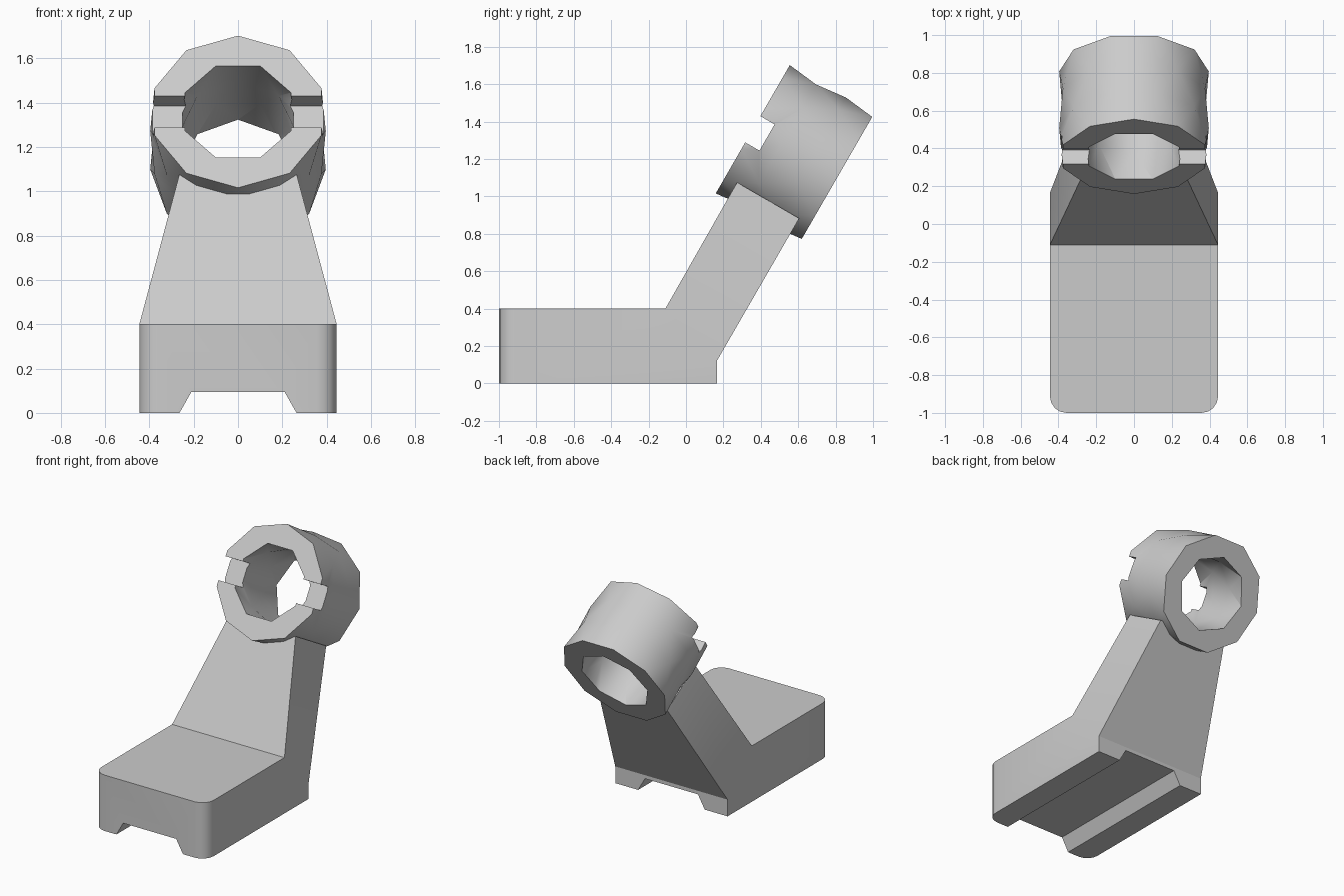
import bpy, bmesh
from math import sin, cos, pi, radians
from mathutils import Vector

default = bpy.data.objects.get("Cube")
if default:
    bpy.data.objects.remove(default, do_unlink=True)

grey = bpy.data.materials.new("light_grey")
grey.use_nodes = True
colour = (0.6, 0.6, 0.6, 1)
grey.diffuse_color = colour
grey.node_tree.nodes["Principled BSDF"].inputs["Base Color"].default_value = colour

TILT = radians(60)
CENTRE = 1.355            # distance of the ring centre along the tilted arm
FRONT, BACK = -0.37, 0.15  # ring ends along its own axis


def tilted(x, along, axis):
    """Point in the frame of the leaning arm."""
    return Vector((x, along * cos(TILT) + axis * sin(TILT),
                   along * sin(TILT) - axis * cos(TILT)))


def finish(bm, name):
    bmesh.ops.recalc_face_normals(bm, faces=bm.faces[:])
    mesh = bpy.data.meshes.new(name)
    bm.to_mesh(mesh)
    bm.free()
    obj = bpy.data.objects.new(name, mesh)
    bpy.context.collection.objects.link(obj)
    return obj


def prism(name, ends):
    """Solid between two matching outlines."""
    bm = bmesh.new()
    a, b = [[bm.verts.new(p) for p in end] for end in ends]
    bm.faces.new(a)
    bm.faces.new(b)
    for i in range(len(a)):
        j = (i + 1) % len(a)
        bm.faces.new((a[i], a[j], b[j], b[i]))
    return finish(bm, name)


def twisted_tube(name, sides, radius, stations):
    """Solid with triangulated bands; each station is (axis position, phase)."""
    bm = bmesh.new()
    rings = []
    for axis, phase in stations:
        angles = [(k + phase) * 2 * pi / sides for k in range(sides)]
        rings.append([bm.verts.new(tilted(radius * sin(t), CENTRE + radius * cos(t), axis))
                      for t in angles])
    for lo, hi in zip(rings, rings[1:]):
        for k in range(sides):
            n = (k + 1) % sides
            bm.faces.new((lo[k], lo[n], hi[k]))
            bm.faces.new((hi[k], lo[n], hi[n]))
    bm.faces.new(rings[0])
    bm.faces.new(rings[-1])
    return finish(bm, name)


def cut(obj, cutter):
    cutter.hide_render = True
    mod = obj.modifiers.new("cut", "BOOLEAN")
    mod.operation = "DIFFERENCE"
    mod.solver = "EXACT"
    mod.object = cutter
    bpy.context.view_layer.objects.active = obj
    bpy.ops.object.modifier_apply(modifier=mod.name)
    bpy.data.objects.remove(cutter, do_unlink=True)


def shade(obj):
    obj.data.materials.clear()
    obj.data.materials.append(grey)
    bpy.ops.object.select_all(action="DESELECT")
    obj.select_set(True)
    bpy.context.view_layer.objects.active = obj
    bpy.ops.object.shade_smooth_by_angle(angle=radians(30))


# Base and leaning arm: side profile as (half width, y, z)
profile = [(0.445, -1, 0), (0.445, 0.165, 0), (0.445, 0.165, 0.12),
           (0.275, 0.605, 0.882), (0.265, 0.273, 1.074), (0.445, -0.11, 0.4),
           (0.445, -1, 0.4)]
bm = bmesh.new()
left, right = [[bm.verts.new((s * w, y, z)) for w, y, z in profile] for s in (1, -1)]
for side in (left, right):
    bm.faces.new([side[i] for i in (0, 1, 2, 5, 6)])
    bm.faces.new([side[i] for i in (2, 3, 4, 5)])
for i in range(len(profile)):
    j = (i + 1) % len(profile)
    bm.faces.new((left[i], left[j], right[j], right[i]))

# Rounded front corners
corners = [e for e in bm.edges if all(v.co.y < -0.99 for v in e.verts)
           and abs(e.verts[0].co.z - e.verts[1].co.z) > 0.1]
bmesh.ops.bevel(bm, geom=corners, offset=0.088, segments=4, profile=0.5, affect="EDGES")
body = finish(bm, "base_and_arm")

# Dovetail channel under the base
channel = [(-0.275, -0.02), (0.275, -0.02), (0.21, 0.095), (-0.21, 0.095)]
cut(body, prism("channel_cutter", [[(x, y, z) for x, z in channel] for y in (-1.2, 0.4)]))
shade(body)

# Faceted ring with a bore
step = (BACK - FRONT) / 3
bands = [(FRONT + i * step, i / 2) for i in range(4)]
ring = twisted_tube("clamp_ring", 10, 0.396, bands)
bore = [(a, p + 0.5) for a, p in bands]
bore = [(FRONT - 0.1, 0.5)] + bore + [(BACK + 0.1, 2)]
cut(ring, twisted_tube("bore_cutter", 8, 0.259, bore))

# Cross slot in the front of the ring
slot = [(CENTRE + u, a) for u, a in
        ((-0.081, FRONT - 0.1), (0.081, FRONT - 0.1),
         (0.081, FRONT + 0.088), (-0.081, FRONT + 0.088))]
cut(ring, prism("slot_cutter", [[tilted(x, u, a) for u, a in slot] for x in (-0.6, 0.6)]))
shade(ring)
